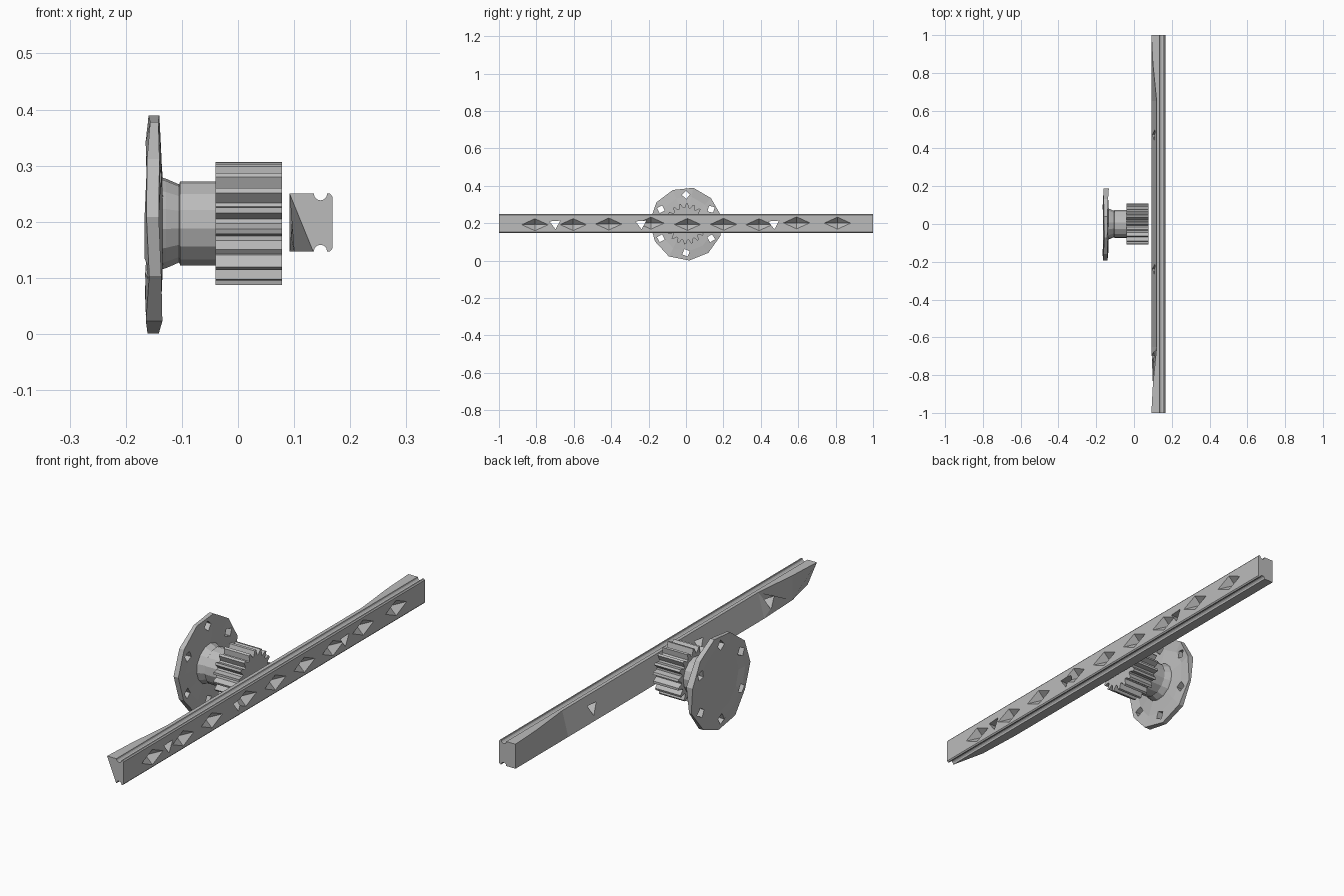
import bpy, bmesh, math, random
from mathutils import Matrix, Vector

random.seed(4)
if "Cube" in bpy.data.objects:
    bpy.data.objects.remove(bpy.data.objects["Cube"])

steel = bpy.data.materials.new("grey steel")
steel.use_nodes = True
COLOUR = (0.5, 0.5, 0.5, 1)
steel.diffuse_color = COLOUR
steel.node_tree.nodes["Principled BSDF"].inputs["Base Color"].default_value = COLOUR
AXIS_Z = 0.197


def loft(name, rings):
    """Closed solid skinned over rings that have equal point counts."""
    bm = bmesh.new()
    loops = [[bm.verts.new(p) for p in ring] for ring in rings]
    count = len(loops[0])
    for a, b in zip(loops, loops[1:]):
        for i in range(count):
            j = (i + 1) % count
            bm.faces.new((a[i], a[j], b[j], b[i]))
    bm.faces.new(loops[0])
    bm.faces.new(loops[-1])
    bmesh.ops.recalc_face_normals(bm, faces=bm.faces)
    mesh = bpy.data.meshes.new(name)
    bm.to_mesh(mesh)
    bm.free()
    mesh.materials.append(steel)
    obj = bpy.data.objects.new(name, mesh)
    bpy.context.collection.objects.link(obj)
    return obj


def wheel_ring(x, radii, turn=0.0):
    """Points around the wheel axis, one for each radius."""
    step = math.tau / len(radii)
    return [(x, r * math.sin(i * step + turn), AXIS_Z + r * math.cos(i * step + turn))
            for i, r in enumerate(radii)]


def cut(target, name, add_shapes):
    """Subtract shapes made by add_shapes(bm) from the target."""
    bm = bmesh.new()
    add_shapes(bm)
    mesh = bpy.data.meshes.new(name)
    bm.to_mesh(mesh)
    bm.free()
    mesh.materials.append(steel)
    cutter = bpy.data.objects.new(name, mesh)
    bpy.context.collection.objects.link(cutter)
    cutter.hide_render = True
    cutter.hide_viewport = True
    cutter.display_type = 'WIRE'
    mod = target.modifiers.new(name, 'BOOLEAN')
    mod.operation = 'DIFFERENCE'
    mod.solver = 'EXACT'
    mod.object = cutter
    bpy.context.view_layer.update()
    baked = bpy.data.meshes.new_from_object(target.evaluated_get(bpy.context.evaluated_depsgraph_get()))
    target.modifiers.clear()
    target.data = baked
    bpy.data.objects.remove(cutter)


def cone(bm, centre, direction, sides, r1, r2, depth, scale=(1, 1, 1), turn=0.0):
    """Cone or prism along x, stretched in its own plane."""
    place = (Matrix.Translation(Vector(centre)) @ Matrix.Diagonal((*scale, 1))
             @ Matrix.Rotation(math.radians(90 * direction), 4, 'Y') @ Matrix.Rotation(turn, 4, 'Z'))
    bmesh.ops.create_cone(bm, cap_ends=True, segments=sides, radius1=r1, radius2=r2,
                          depth=depth, matrix=place)


# Rail: grooved profile whose back edge tapers along its length
LOW, HIGH, GROOVE, GROOVE_R = 0.147, 0.25, 0.147, 0.012


def rail_ring(y, top_x, bottom_x):
    arc = [(GROOVE + GROOVE_R * math.cos(a), GROOVE_R * math.sin(a))
           for a in (math.pi * k / 6 for k in range(7))]
    points = [(bottom_x, LOW)] + [(x, LOW + d) for x, d in reversed(arc)]
    points += [(0.164, LOW), (0.168, LOW + 0.005), (0.168, HIGH - 0.005), (0.164, HIGH)]
    points += [(x, HIGH - d) for x, d in arc] + [(top_x, HIGH)]
    return [(x, y, z) for x, z in points]


rail = loft("grooved_rail", [rail_ring(*s) for s in (
    (-1, 0.092, 0.134), (-0.85, 0.1, 0.1), (-0.65, 0.12, 0.092),
    (0.65, 0.12, 0.092), (0.85, 0.1, 0.092), (1, 0.092, 0.092))])


def rail_dents(bm):
    for k in range(9):
        y = -0.8 + 0.2 * k + random.uniform(-0.015, 0.015)
        z = AXIS_Z + random.uniform(-0.006, 0.006)
        cone(bm, (0.156, y, z), -1, 4, 0.04, 0.0, 0.04, (1, 2.2, 1))


def rail_holes(bm):
    for y in (-0.7, -0.24, 0.47):
        cone(bm, (0.13, y, AXIS_Z), 1, 3, 0.03, 0.03, 0.2, (1, 1.1, 1), 0.6)


cut(rail, "dent_cutter", rail_dents)
cut(rail, "hole_cutter", rail_holes)

# Pinion: trapezoid teeth around the axle
TEETH = 18
tooth = [0.108, 0.110, 0.088, 0.086]
loft("pinion_gear", [wheel_ring(x, tooth * TEETH) for x in (-0.04, 0.078)])

# Hub: stepped collar between gear and flange
loft("hub", [wheel_ring(x, [r] * 14, 0.1) for x, r in
             ((-0.14, 0.084), (-0.128, 0.08), (-0.105, 0.07), (-0.103, 0.075), (-0.035, 0.075))])

# Flange: faceted dish with an uneven rim
SIDES = 11
rim = [random.uniform(0.19, 0.198) for _ in range(SIDES)]


def uneven(x, scale, wobble):
    return [(p[0] + random.uniform(-wobble, wobble), p[1], p[2])
            for p in wheel_ring(x, [r * scale for r in rim], 0.2)]


flange = loft("wheel_flange", [
    uneven(-0.16, 0.62, 0.0), uneven(-0.163, 0.8, 0.004), uneven(-0.16, 1.0, 0.007),
    uneven(-0.138, 1.0, 0.006), uneven(-0.14, 0.75, 0.004), uneven(-0.134, 0.4, 0.0)])


def bolt_holes(bm):
    for k in range(6):
        a = math.radians(30 + 60 * k)
        centre = (-0.15, 0.155 * math.cos(a), AXIS_Z + 0.155 * math.sin(a))
        cone(bm, centre, 1, 4, 0.022, 0.022, 0.1, turn=a + random.uniform(0, 1))


cut(flange, "bolt_hole_cutter", bolt_holes)
